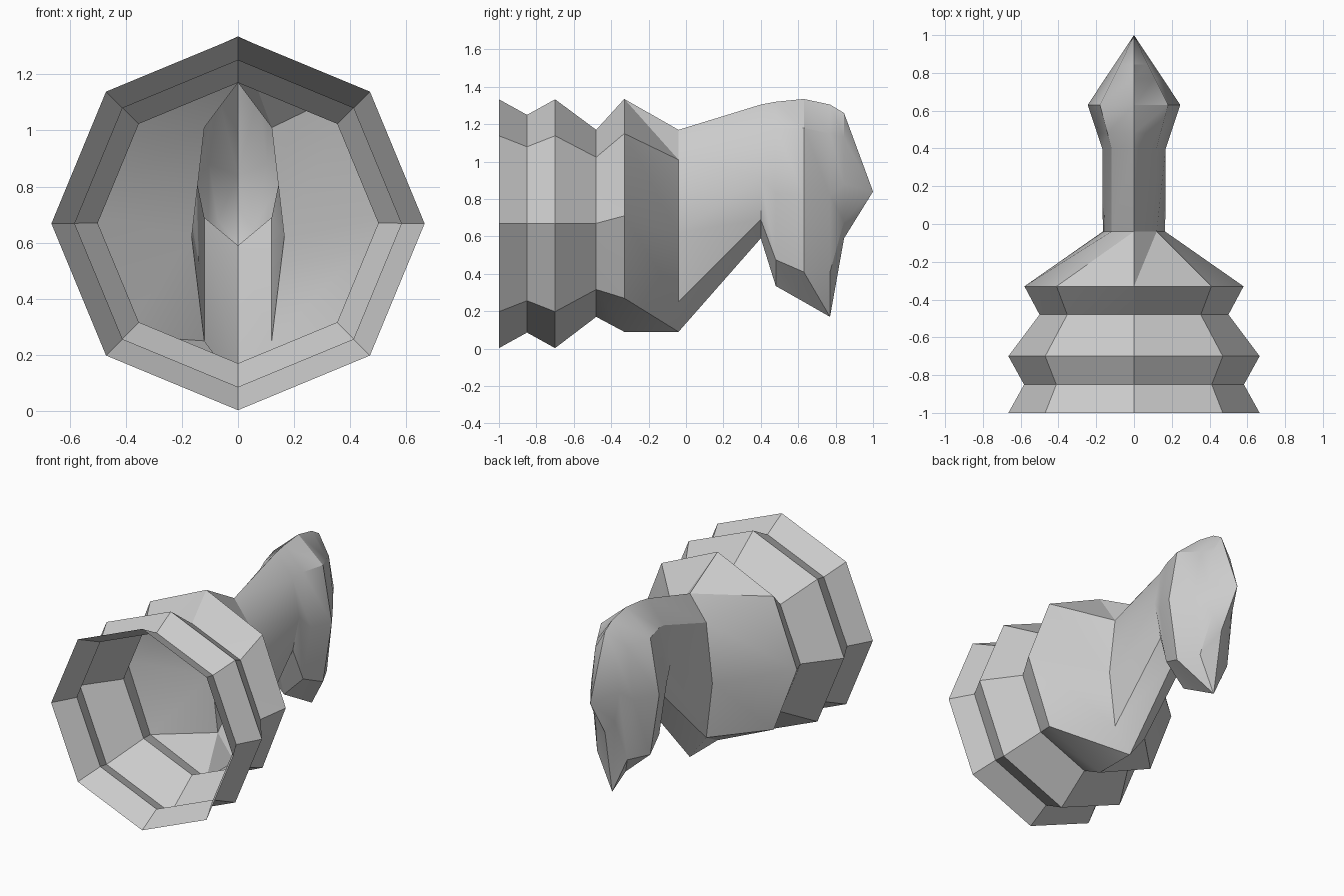
import bpy, bmesh, math

if "Cube" in bpy.data.objects:
    bpy.data.objects.remove(bpy.data.objects["Cube"])

grey = bpy.data.materials.new("plain grey")
grey.diffuse_color = (0.6, 0.6, 0.6, 1)
grey.use_nodes = True
grey.node_tree.nodes["Principled BSDF"].inputs["Base Color"].default_value = grey.diffuse_color


def octagon(y, r, z):
    """Regular eight-sided ring with a point at the top."""
    d = r * math.sqrt(0.5)
    return (y, z + r, (d, z + d), (r, z), (d, z - d), z - r)


# Each ring: y, top z, upper / middle / lower (x, z), bottom z
bellows = [octagon(-1.0, .665, .668), octagon(-.85, .582, .668),
           octagon(-.70, .665, .668), octagon(-.48, .50, .67),
           (-.33, 1.335, (.41, 1.15), (.58, .71), (.41, .27), .09)]
neck = [(-.04, 1.17, (.12, 1.01), (.165, .62), (.12, .25), .09),
        (.40, 1.305, (.12, 1.16), (.168, .92), (.12, .69), .59)]
head = [(.48, 1.32, (.14, 1.18), (.195, .83), (.14, .475), .335),
        (.63, 1.335, (.18, 1.18), (.245, .82), (.18, .41), .25),
        (.77, 1.305, (.11, 1.15), (.153, .82), (.11, .41), .17),
        (.845, 1.26, (.072, 1.13), (.103, .88), (.072, .68), .59)]

bm = bmesh.new()
rings = []
for y, top, up, mid, low, bottom in bellows + neck + head:
    side = [up, mid, low]
    outline = [(0, top)] + side + [(0, bottom)] + [(-x, z) for x, z in reversed(side)]
    rings.append([bm.verts.new((x, y, z)) for x, z in outline])

# Skin the rings, splitting each bent panel along the same diagonal
for a, b in zip(rings, rings[1:]):
    flat = a[0].co.y < -.4
    for i in range(8):
        j = (i + 1) % 8
        if flat and b[0].co.y < -.4:
            bm.faces.new((a[i], a[j], b[j], b[i]))
        else:
            bm.faces.new((a[i], a[j], b[j]))
            bm.faces.new((a[i], b[j], b[i]))

# Close the head to a point; the front stays open
tip = bm.verts.new((0, 1.0, .84))
for i in range(8):
    bm.faces.new((rings[-1][i], rings[-1][(i + 1) % 8], tip))
bmesh.ops.recalc_face_normals(bm, faces=bm.faces[:])

mesh = bpy.data.meshes.new("bellows_nozzle")
bm.to_mesh(mesh)
bm.free()
mesh.materials.append(grey)
obj = bpy.data.objects.new("bellows_nozzle", mesh)
bpy.context.collection.objects.link(obj)
bpy.context.view_layer.objects.active = obj
obj.select_set(True)
bpy.ops.object.shade_smooth_by_angle(angle=math.radians(30))
